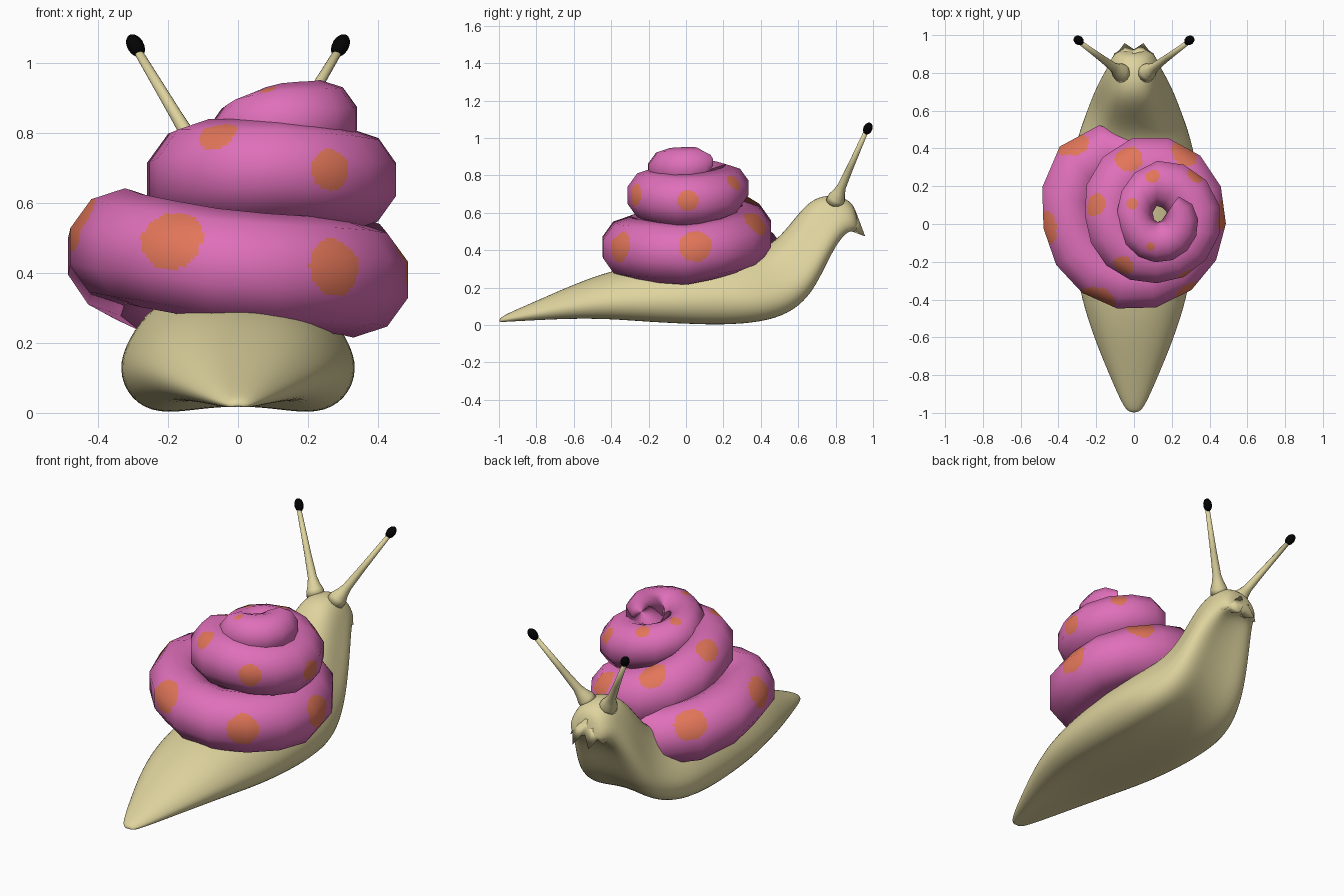
import bpy, bmesh, math
from mathutils import Vector

if "Cube" in bpy.data.objects:
    bpy.data.objects.remove(bpy.data.objects["Cube"])


def material(name, rgb):
    m = bpy.data.materials.new(name)
    m.diffuse_color = (*rgb, 1)
    m.use_nodes = True
    m.node_tree.nodes["Principled BSDF"].inputs["Base Color"].default_value = m.diffuse_color
    return m


CREAM = material("cream skin", (0.73, 0.65, 0.34))
PINK = material("pink shell", (0.74, 0.16, 0.49))
ORANGE = material("orange spot", (0.76, 0.18, 0.10))
BLACK = material("black eye", (0.001, 0.001, 0.001))


def make_object(name, verts, faces, mats):
    me = bpy.data.meshes.new(name)
    me.from_pydata(verts, [], faces)
    bm = bmesh.new()
    bm.from_mesh(me)
    bmesh.ops.recalc_face_normals(bm, faces=bm.faces)
    bm.to_mesh(me)
    bm.free()
    for m in mats:
        me.materials.append(m)
    me.polygons.foreach_set("use_smooth", [True] * len(me.polygons))
    ob = bpy.data.objects.new(name, me)
    bpy.context.collection.objects.link(ob)
    return ob


def ring_faces(rings, n):
    """Quads between successive closed rings, plus the two end caps."""
    f = [(i * n + j, i * n + (j + 1) % n, (i + 1) * n + (j + 1) % n, (i + 1) * n + j)
         for i in range(rings - 1) for j in range(n)]
    return f + [tuple(range(n)), tuple(range((rings - 1) * n, rings * n))]


def spike(name, path, radii, mat, n=14):
    """Round tapered tube along a few points."""
    path = [Vector(p) for p in path]
    q = (path[-1] - path[0]).to_track_quat('Z', 'Y')
    verts = [p + q @ Vector((r * math.cos(a), r * math.sin(a), 0))
             for p, r in zip(path, radii)
             for a in (math.tau * j / n for j in range(n))]
    return make_object(name, verts, ring_faces(len(path), n), [mat])


# Body: sole point (y, z), back point (y, z), half width, neck amount
SECTIONS = [
    (-1.0, .015, -.998, .035, .025, 0), (-.96, .018, -.96, .06, .06, 0),
    (-.8, .027, -.8, .13, .13, 0), (-.6, .037, -.6, .22, .213, 0),
    (-.4, .035, -.4, .295, .277, 0), (-.2, .02, -.2, .33, .315, 0),
    (0, .01, -.02, .36, .333, 0), (.2, .004, .14, .38, .337, 0),
    (.4, .015, .3, .39, .325, .2), (.55, .055, .42, .415, .28, .5),
    (.66, .14, .5, .475, .24, .8), (.73, .26, .57, .56, .21, 1),
    (.79, .39, .64, .645, .18, 1), (.85, .485, .71, .69, .145, .7),
    (.89, .505, .80, .698, .125, .3), (.915, .51, .88, .665, .1, 0),
    (.925, .535, .905, .62, .06, 0)]
FOOT = [(0, .04), (.35, .01), (.68, -.03), (.92, .08), (1.03, .32),
        (.94, .56), (.74, .8), (.4, .96), (0, 1)]
NECK = [(0, .06), (.35, .05), (.7, .02), (.96, .08), (1.03, .25),
        (.86, .5), (.7, .78), (.42, .97), (0, 1)]
verts = []
for by, bz, ty, tz, w, k in SECTIONS:
    half = [(a[0] + (b[0] - a[0]) * k, a[1] + (b[1] - a[1]) * k) for a, b in zip(FOOT, NECK)]
    for u, t in half + [(-u, t) for u, t in half[-2:0:-1]]:
        verts.append((u * w, by + (ty - by) * t, bz + (tz - bz) * t))
body = make_object("body", verts, ring_faces(len(SECTIONS), 16), [CREAM])
sub = body.modifiers.new("smooth", 'SUBSURF')
sub.levels = sub.render_levels = 2

# Upper lip: a wedge with a zigzag edge (half profile, mirrored): x, root y z, edge y z
LIP = [(0, .905, .615, .925, .545), (.05, .898, .61, .958, .474),
       (.08, .88, .60, .918, .525), (.105, .85, .59, .902, .497), (.118, .82, .58, .86, .515)]
verts = []
for s, x, ry, rz, ey, ez in [(-1, *c) for c in LIP[:0:-1]] + [(1, *c) for c in LIP]:
    verts += [(s * x * .9, ry, rz), (s * x, ey, ez), (s * x * .8, ry - .05, .52)]
make_object("upper_lip", verts, ring_faces(9, 3), [CREAM])

# Eye stalks and eyes on both sides
for s, side in ((-1, "left"), (1, "right")):
    base, tip = Vector((s * .06, .795, .655)), Vector((s * .29, .965, 1.04))
    stops = [base.lerp(tip, t) for t in (0, .07, .14, .22, .5, 1)]
    spike("eye_stalk_" + side, stops, (.05, .046, .033, .024, .018, .012), CREAM)
    bpy.ops.mesh.primitive_uv_sphere_add(segments=16, ring_count=10, location=(s * .293, .972, 1.05))
    eye = bpy.context.object
    eye.name = "eye_" + side
    eye.scale = (.024, .024, .036)
    eye.rotation_euler = (tip - base).to_track_quat('Z', 'Y').to_euler()
    eye.data.materials.append(BLACK)
    bpy.ops.object.shade_smooth()

# Shell spiral: angle, outer radius, centre height, tube radius
SPIRAL = [
    (84, .45, .34, .13), (109, .55, .36, .16), (135, .565, .41, .175),
    (180, .485, .48, .165), (225, .47, .455, .16), (270, .475, .41, .165),
    (360, .465, .38, .165), (405, .475, .43, .165), (450, .47, .49, .17),
    (495, .41, .58, .185), (540, .345, .675, .165), (630, .33, .695, .145),
    (720, .36, .66, .145), (765, .355, .69, .14), (810, .33, .735, .125),
    (855, .26, .765, .12), (900, .21, .78, .115), (945, .215, .81, .115),
    (990, .22, .83, .115), (1080, .21, .84, .112), (1109, .2, .85, .1), (1134, .17, .87, .05)]
AXIS_X = [(84, -.01), (270, 0), (360, .03), (540, .085), (720, .11), (990, .135), (1240, .14)]


def lookup(table, a):
    for p, q in zip(table, table[1:]):
        if a <= q[0]:
            t = (a - p[0]) / (q[0] - p[0])
            return [u + (v - u) * t for u, v in zip(p[1:], q[1:])]
    return list(table[-1][1:])


def tube_frame(deg):
    """Tube centre, outward direction and tube radius at an angle."""
    R, z, r = lookup(SPIRAL, deg)
    out = Vector((math.cos(math.radians(deg)), math.sin(math.radians(deg)), 0))
    return Vector((lookup(AXIS_X, deg)[0], .01, z)) + out * (R - r), out, r


def tube_point(deg, phi):
    c, out, r = tube_frame(deg)
    return c + (out * math.cos(phi) + Vector((0, 0, math.sin(phi)))) * r


STEPS, SIDES, LONG, FINE = 42, 10, 16, 8   # coarse facets, each cut finely for the spots
ANG = [84 + 25 * i for i in range(STEPS + 1)]
coarse = [[tube_point(a, math.tau * (j + .5) / SIDES) for j in range(SIDES)] for a in ANG]
centre = [tube_frame(a)[0] for a in ANG]
verts, normals = [], []
for i in range(STEPS * LONG + 1):
    a = min(i // LONG, STEPS - 1)
    t = i / LONG - a
    mid = centre[a].lerp(centre[a + 1], t)
    for j in range(SIDES * FINE):
        b, u = j // FINE, (j % FINE) / FINE
        c = (b + 1) % SIDES
        p = coarse[a][b].lerp(coarse[a][c], u).lerp(coarse[a + 1][b].lerp(coarse[a + 1][c], u), t)
        verts.append(p)
        normals.append((p - mid).normalized())
shell = make_object("shell", verts, ring_faces(STEPS * LONG + 1, SIDES * FINE), [PINK, ORANGE])

# Painted spots: angle along spiral, angle up the tube, spot radius
SPOTS = [
    (127, 35, .09), (184, 25, .09), (245, 25, .095), (306, 8, .088), (365, 15, .09),
    (419, 40, .08), (465, 62, .078), (522, 50, .065), (597, 50, .058), (660, 5, .063),
    (720, 2, .06), (770, 32, .048), (815, 66, .04), (864, 72, .032), (970, 72, .024)]
marks = [(tube_point(a, math.radians(p)), r) for a, p, r in SPOTS]
for f in shell.data.polygons:
    c = f.center
    f.material_index = int(any((c - m).length < r for m, r in marks))
shell.data.normals_split_custom_set_from_vertices(normals)
